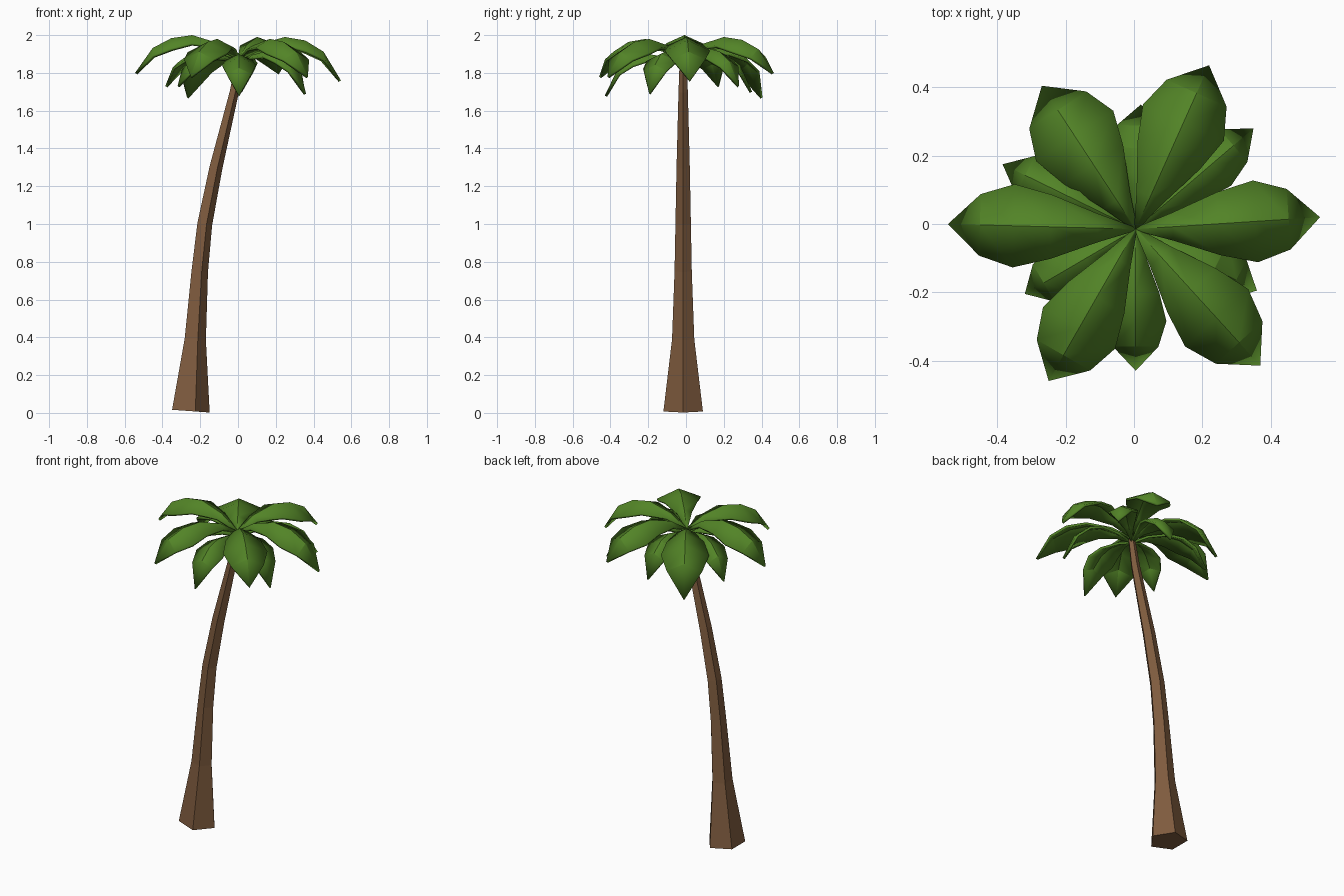
import bpy, bmesh, math
from mathutils import Vector

cube = bpy.data.objects.get("Cube")
if cube:
    bpy.data.objects.remove(cube)


def material(name, rgb):
    m = bpy.data.materials.new(name)
    m.use_nodes = True
    m.diffuse_color = (*rgb, 1)
    m.node_tree.nodes["Principled BSDF"].inputs["Base Color"].default_value = (*rgb, 1)
    return m


bark = material("bark_brown", (0.21, 0.105, 0.048))
green = material("leaf_green", (0.085, 0.23, 0.02))


def make_object(name, bm, mat):
    bmesh.ops.recalc_face_normals(bm, faces=bm.faces)
    mesh = bpy.data.meshes.new(name)
    bm.to_mesh(mesh)
    bm.free()
    mesh.materials.append(mat)
    obj = bpy.data.objects.new(name, mesh)
    bpy.context.collection.objects.link(obj)
    return obj


# Five-sided curved trunk: centre x, z, radius of each ring
CENTRE_Y = -0.015
path = [(-0.26, 0.01, 0.11), (-0.232, 0.39, 0.062), (-0.207, 0.75, 0.048),
        (-0.18, 1.0, 0.043), (-0.12, 1.3, 0.037), (-0.022, 1.7, 0.026),
        (0.005, 1.86, 0.02)]
bm = bmesh.new()
rings = []
for i, (cx, cz, r) in enumerate(path):
    a, b = path[max(i - 1, 0)], path[min(i + 1, len(path) - 1)]
    slope = (b[0] - a[0]) / (b[1] - a[1])
    ring = []
    for k in range(5):
        ang = math.tau * k / 5
        dx = r * math.cos(ang)
        ring.append(bm.verts.new((cx + dx, CENTRE_Y + r * math.sin(ang), cz - slope * dx)))
    rings.append(ring)
for low, high in zip(rings, rings[1:]):
    for k in range(5):
        n = (k + 1) % 5
        bm.faces.new((low[k], low[n], high[n], high[k]))
bm.faces.new(rings[0])
bm.faces.new(rings[-1])
make_object("trunk", bm, bark)

# Leaf stations: position, rise to the peak, fall to the tip, width share
STATIONS = [(0, 0, 0, 0.04), (0.2, 0.65, 0, 0.34), (0.45, 1, 0, 0.77),
            (0.65, 1, 0.08, 1), (0.83, 1, 0.34, 0.74), (1, 1, 1, 0)]


def leaf(name, tip, root_z, peak, half_width):
    """Ridged, drooping leaf from the crown centre to its tip."""
    root = Vector((0.005, CENTRE_Y, 0))
    reach = Vector((tip[0], tip[1], 0)) - root
    side = Vector((-reach.y, reach.x, 0)).normalized()
    bm = bmesh.new()
    rows = []
    for t, rise, fall, share in STATIONS:
        ridge = root + reach * t
        ridge.z = root_z + (peak - root_z) * rise - (peak - tip[2]) * fall
        if share == 0:
            rows.append([bm.verts.new(ridge)] * 3)
            continue
        w = half_width * share
        drop = Vector((0, 0, -0.45 * w))
        rows.append([bm.verts.new(ridge + side * w + drop), bm.verts.new(ridge),
                     bm.verts.new(ridge - side * w + drop)])
    for a, b in zip(rows, rows[1:]):
        for j in (0, 1):
            bm.faces.new(dict.fromkeys((a[j], a[j + 1], b[j + 1], b[j])))
    obj = make_object(name, bm, green)
    if obj.data.polygons[0].normal.z < 0:
        obj.data.flip_normals()
    solid = obj.modifiers.new("thickness", "SOLIDIFY")
    solid.thickness = 0.014
    solid.offset = -1
    bpy.ops.object.select_all(action="DESELECT")
    obj.select_set(True)
    bpy.context.view_layer.objects.active = obj
    bpy.ops.object.shade_smooth_by_angle(angle=math.radians(25))


# Upper whorl of long leaves: tip, peak height, half width
upper = [((0.545, 0.02, 1.76), 1.99, 0.12), ((0.22, 0.465, 1.8), 1.99, 0.13),
         ((-0.27, 0.405, 1.67), 1.95, 0.135), ((-0.545, 0.0, 1.8), 2.0, 0.122),
         ((-0.25, -0.46, 1.78), 1.98, 0.122), ((0.37, -0.415, 1.78), 1.98, 0.125)]
for i, (tip, peak, width) in enumerate(upper):
    leaf(f"upper_leaf_{i + 1}", tip, 1.88, peak, width)

# Lower whorl of short leaves
lower = [((0.35, 0.28, 1.73), 1.93, 0.085), ((0.02, 0.35, 1.7), 1.91, 0.09),
         ((-0.385, 0.175, 1.73), 1.92, 0.085), ((-0.32, -0.205, 1.73), 1.91, 0.085),
         ((0.005, -0.43, 1.68), 1.9, 0.09), ((0.36, -0.195, 1.69), 1.92, 0.09)]
for i, (tip, peak, width) in enumerate(lower):
    leaf(f"lower_leaf_{i + 1}", tip, 1.85, peak, width)
